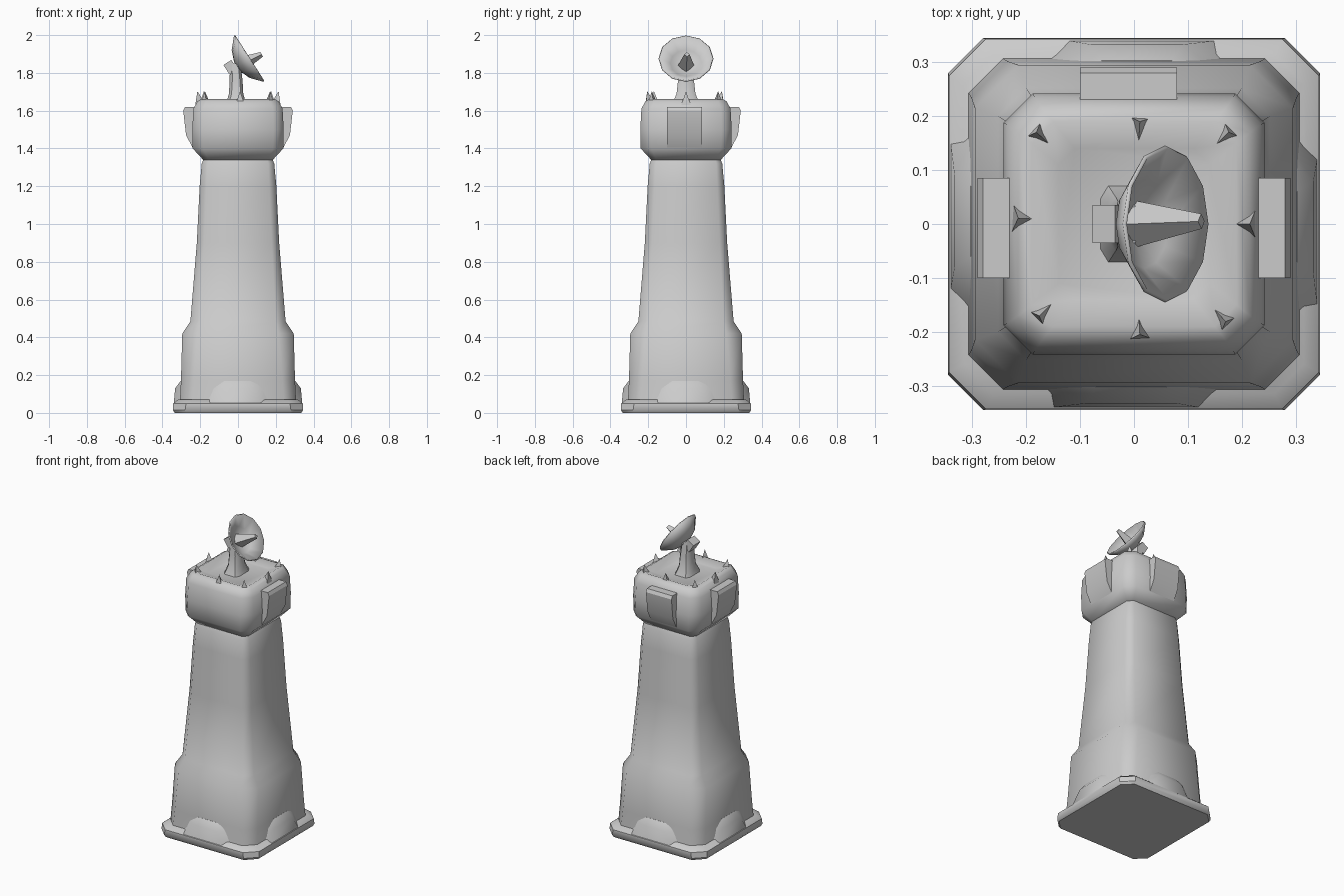
import bpy, bmesh, math
from mathutils import Vector, Matrix

if "Cube" in bpy.data.objects:
    bpy.data.objects.remove(bpy.data.objects["Cube"])

grey = bpy.data.materials.new("stone_grey")
grey.diffuse_color = (0.6, 0.6, 0.6, 1)
grey.use_nodes = True
grey.node_tree.nodes["Principled BSDF"].inputs["Base Color"].default_value = grey.diffuse_color


def finish(name, bm, angle=50):
    bmesh.ops.recalc_face_normals(bm, faces=bm.faces[:])
    mesh = bpy.data.meshes.new(name)
    bm.to_mesh(mesh)
    bm.free()
    mesh.materials.append(grey)
    ob = bpy.data.objects.new(name, mesh)
    bpy.context.collection.objects.link(ob)
    bpy.ops.object.select_all(action='DESELECT')
    ob.select_set(True)
    bpy.context.view_layer.objects.active = ob
    bpy.ops.object.shade_smooth_by_angle(angle=math.radians(angle))
    return ob


def bridge(bm, rings, close_top=True):
    """Join equal-length loops of points and cap the ends."""
    loops = [[bm.verts.new(p) for p in r] for r in rings]
    n = len(loops[0])
    for a, b in zip(loops, loops[1:]):
        for i in range(n):
            j = (i + 1) % n
            bm.faces.new((a[i], a[j], b[j], b[i]))
    bm.faces.new(loops[0][::-1])
    if close_top:
        bm.faces.new(loops[-1])


def octagon(z, h, c, x=0, hy=None, cy=None):
    """Square with cut corners: half width h, cut starting at c."""
    hy, cy = hy or h, cy or c
    pts = [(h, -cy), (h, cy), (c, hy), (-c, hy), (-h, cy), (-h, -cy), (-c, -hy), (c, -hy)]
    return [(x + px, py, z) for px, py in pts]


def loft(name, table, angle=50):
    bm = bmesh.new()
    bridge(bm, [octagon(*row) for row in table])
    return finish(name, bm, angle)


def turned(bm, pts, quarter):
    """Rotate a list of points by quarter turns about z."""
    m = Matrix.Rotation(quarter * math.pi / 2, 3, 'Z')
    return [m @ Vector(p) for p in pts]


# foot slab
loft("foot_slab", [(0, 0.335, 0.275), (0.015, 0.345, 0.28),
                   (0.05, 0.343, 0.275), (0.072, 0.315, 0.26)], 40)

# plinth and tapering shaft
loft("tower_shaft", [(0.05, 0.308, 0.245), (0.17, 0.302, 0.235), (0.42, 0.295, 0.215),
                     (0.485, 0.252, 0.2), (0.9, 0.218, 0.178), (1.2, 0.203, 0.165),
                     (1.32, 0.192, 0.16), (1.36, 0.175, 0.15)])

# head with sunken deck
loft("tower_head", [(1.335, 0.18, 0.155), (1.4, 0.24, 0.185), (1.5, 0.242, 0.188),
                    (1.61, 0.236, 0.185), (1.65, 0.215, 0.17), (1.663, 0.19, 0.15),
                    (1.64, 0.14, 0.11)])

# sloped skirts at the foot of every side
bm = bmesh.new()
for q in range(4):
    low = [(0.28, -0.2, 0.05), (0.34, -0.15, 0.05), (0.34, 0.12, 0.05), (0.28, 0.2, 0.05)]
    mid = [(0.28, -0.16, 0.13), (0.333, -0.09, 0.13), (0.333, 0.08, 0.13), (0.28, 0.16, 0.13)]
    top = [(0.28, -0.12, 0.17), (0.303, -0.07, 0.17), (0.303, 0.06, 0.17), (0.28, 0.12, 0.17)]
    bridge(bm, [turned(bm, r, q) for r in (low, mid, top)])
finish("foot_skirts", bm)

# bay panels on the right, back and left of the head
bm = bmesh.new()
profile = [(0.19, 1.62), (0.28, 1.62), (0.29, 1.6), (0.275, 1.47), (0.235, 1.395), (0.19, 1.395)]
for q, (lo, hi) in enumerate([(-0.1, 0.085), (-0.08, 0.1), (-0.085, 0.1)]):
    bridge(bm, [turned(bm, [(r, t, z) for r, z in profile], q) for t in (lo, hi)])
finish("bay_panels", bm, 30)

# small shards round the roof edge
bm = bmesh.new()
for x, y in [(-0.17, 0.16), (0.01, 0.175), (0.165, 0.16), (0.2, 0.0),
             (0.16, -0.17), (0.01, -0.19), (-0.165, -0.16), (-0.2, 0.01)]:
    a = math.atan2(y, x)
    out = Vector((math.cos(a), math.sin(a), 0))
    side = Vector((-out.y, out.x, 0))
    base = Vector((x, y, 1.63))
    pts = [base + out * 0.025 + side * 0.025, base + out * 0.025 - side * 0.025, base - out * 0.03]
    v = [bm.verts.new(p) for p in pts]
    tip = bm.verts.new(base + out * 0.015 + Vector((0, 0, 0.073)))
    bm.faces.new(v)
    for i in range(3):
        bm.faces.new((v[i], v[(i + 1) % 3], tip))
finish("roof_shards", bm, 20)

# mast with a flared foot: z, half x, cut x, centre x, half y, cut y
loft("dish_mast", [(1.63, 0.055, 0.04, -0.01, 0.075, 0.05), (1.69, 0.038, 0.024, -0.01, 0.05, 0.03),
                   (1.76, 0.034, 0.02, -0.01, 0.042, 0.025), (1.85, 0.028, 0.016, -0.015, 0.035, 0.02)])

# dish bowl, tilted up towards +x
axis = Vector((0.842, 0, 0.539))
tilt = axis.to_track_quat('Z', 'Y').to_matrix().to_4x4()
bm = bmesh.new()
n = 12
rings = [[(r * math.cos(2 * math.pi * i / n), r * math.sin(2 * math.pi * i / n), z) for i in range(n)]
         for r, z in [(0.025, -0.075), (0.085, -0.052), (0.143, 0)]]
bridge(bm, rings, close_top=False)
bm.transform(Matrix.Translation((0.06, 0, 1.877)) @ tilt)
dish = finish("dish_bowl", bm)
solid = dish.modifiers.new("thickness", 'SOLIDIFY')
solid.thickness = 0.008
solid.offset = 0

# tapered feed horn in the bowl
bm = bmesh.new()
start, end = Vector((-0.005, 0, 1.835)), Vector((0.125, 0.005, 1.898))
d = end - start
bmesh.ops.create_cone(bm, cap_ends=True, segments=4, radius1=0.045, radius2=0.014, depth=d.length,
                      matrix=Matrix.Translation((start + end) / 2)
                      @ d.to_track_quat('Z', 'Y').to_matrix().to_4x4())
finish("feed_horn", bm, 30)

# bracket box behind the bowl
bm = bmesh.new()
bmesh.ops.create_cube(bm, size=1, matrix=Matrix.Translation((-0.04, 0, 1.83)) @ tilt
                      @ Matrix.Diagonal((0.07, 0.06, 0.05, 1)))
finish("dish_bracket", bm, 30)
